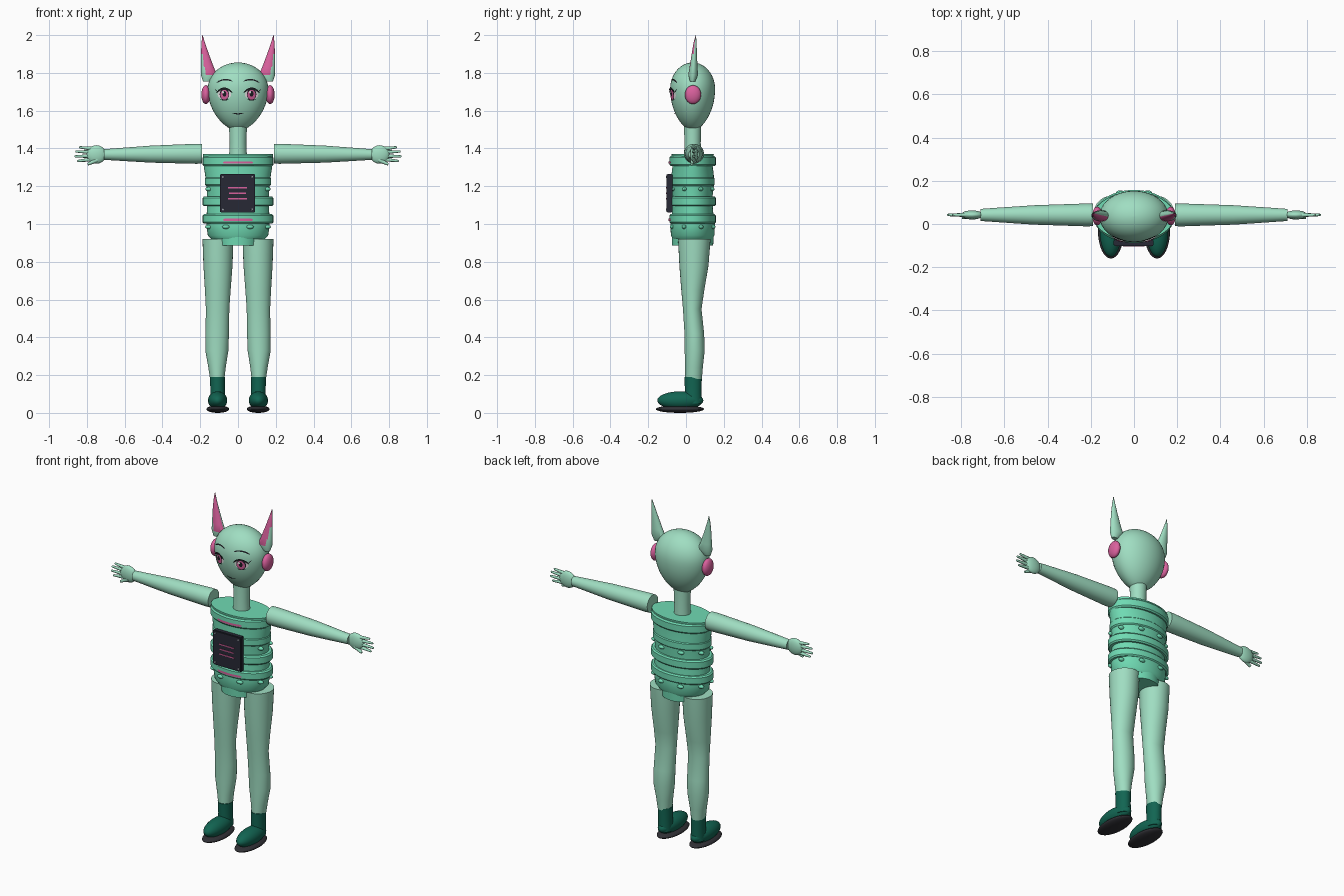
import bpy, bmesh
from math import sin, cos, pi, sqrt, radians
from mathutils import Vector, Matrix

cube = bpy.data.objects.get("Cube")
if cube:
    bpy.data.objects.remove(cube, do_unlink=True)


def material(name, rgb):
    m = bpy.data.materials.new(name)
    m.use_nodes = True
    m.diffuse_color = (*rgb, 1)
    m.node_tree.nodes["Principled BSDF"].inputs["Base Color"].default_value = (*rgb, 1)
    return m


SKIN = material("pale mint", (0.35, 0.73, 0.54))
SUIT = material("bright mint", (0.16, 0.70, 0.45))
BOOT = material("deep green", (0.006, 0.13, 0.085))
PINK = material("pink", (0.70, 0.12, 0.34))
NAVY = material("dark navy", (0.02, 0.022, 0.036))
SOLE = material("charcoal", (0.03, 0.03, 0.036))
INK = material("ink", (0.012, 0.012, 0.016))
WHITE = material("eye white", (0.85, 0.80, 0.82))
STEEL = material("steel", (0.3, 0.32, 0.36))
CY = 0.035  # depth of the body axis


def finish(name, bm, *mats, smooth=True):
    mesh = bpy.data.meshes.new(name)
    bm.to_mesh(mesh)
    bm.free()
    for m in mats:
        mesh.materials.append(m)
    if smooth:
        mesh.shade_smooth()
        mesh.set_sharp_from_angle(angle=radians(40))
    obj = bpy.data.objects.new(name, mesh)
    bpy.context.scene.collection.objects.link(obj)
    return obj


def loft(name, rings, *mats, axis="z", sides=32, rule=None):
    """Skin elliptical rings: (position along axis, centre a, centre b, radius a, radius b)."""
    bm = bmesh.new()
    loops = []
    for p, ca, cb, ra, rb in rings:
        loop = []
        for i in range(sides):
            a = ca + ra * cos(2 * pi * i / sides)
            b = cb + rb * sin(2 * pi * i / sides)
            loop.append(bm.verts.new((a, b, p) if axis == "z" else (p, a, b)))
        loops.append(loop)
    for lo, hi in zip(loops, loops[1:]):
        for i in range(sides):
            j = (i + 1) % sides
            bm.faces.new((lo[i], lo[j], hi[j], hi[i]))
    bm.faces.new(loops[0][::-1])
    bm.faces.new(loops[-1])
    bmesh.ops.recalc_face_normals(bm, faces=bm.faces)
    if rule:
        for f in bm.faces:
            f.material_index = rule(f)
    return finish(name, bm, *mats)


def ellipsoid(name, centre, radii, mat, u=32, v=16):
    bm = bmesh.new()
    bmesh.ops.create_uvsphere(bm, u_segments=u, v_segments=v, radius=1,
                              matrix=Matrix.Translation(centre) @ Matrix.Diagonal((*radii, 1)))
    return finish(name, bm, mat)


def rod(name, start, end, r1, r2, mat):
    start, end = Vector(start), Vector(end)
    d = end - start
    turn = d.to_track_quat("Z", "Y").to_matrix().to_4x4()
    bm = bmesh.new()
    bmesh.ops.create_cone(bm, cap_ends=True, segments=10, radius1=r1, radius2=r2, depth=d.length,
                          matrix=Matrix.Translation((start + end) / 2) @ turn)
    return finish(name, bm, mat)


def box(name, centre, size, mat, bevel=0.0):
    bm = bmesh.new()
    bmesh.ops.create_cube(bm, size=1, matrix=Matrix.Translation(centre) @ Matrix.Diagonal((*size, 1)))
    if bevel:
        bmesh.ops.bevel(bm, geom=bm.edges[:], offset=bevel, segments=2, affect="EDGES")
    return finish(name, bm, mat, smooth=False)


def head_width(z):
    t = (z - 1.715) / (0.14 if z > 1.715 else 0.225)
    return max(1 - t * t, 0) ** (0.5 if z > 1.715 else 0.64)


def face_y(x, z):
    return CY - 0.119 * sqrt(max(head_width(z) ** 2 - (x / 0.16) ** 2, 0))


def band_y(x, z):
    return CY - 0.124 * sqrt(1 - (x / 0.188) ** 2)


def disc(name, x, z, rx, rz, mat, lift):
    """Thin oval lying on the face."""
    bm = bmesh.new()
    mid = bm.verts.new((x, face_y(x, z) - lift, z))
    rim = []
    for i in range(24):
        px, pz = x + rx * cos(2 * pi * i / 24), z + rz * sin(2 * pi * i / 24)
        rim.append(bm.verts.new((px, face_y(px, pz) - lift, pz)))
    for a, b in zip(rim, rim[1:] + rim[:1]):
        bm.faces.new((mid, a, b))
    return finish(name, bm, mat)


def stroke(name, points, thick, mat, surface=face_y, lift=0.004):
    """Thin painted line through (x, z) points on a curved surface, tapering at its ends."""
    bm = bmesh.new()
    last = None
    for i, (x, z) in enumerate(points):
        h = thick / 2 * (0.3 if i in (0, len(points) - 1) else 1)
        pair = [bm.verts.new((x, surface(x, z + s) - lift, z + s)) for s in (-h, h)]
        if last:
            bm.faces.new((last[0], pair[0], pair[1], last[1]))
        last = pair
    bmesh.ops.recalc_face_normals(bm, faces=bm.faces)
    return finish(name, bm, mat)


# Head and neck
levels = [1.6725 - 0.1825 * cos(pi * i / 24) for i in range(25)]
loft("head", [(z, 0, CY, 0.16 * max(head_width(z), 0.01), 0.119 * max(head_width(z), 0.01))
              for z in levels], SKIN, sides=40)
loft("neck", [(1.34, 0, CY, 0.048, 0.046), (1.43, 0, CY, 0.044, 0.043), (1.53, 0, CY, 0.048, 0.046)], SKIN)
stroke("mouth", [(-0.032, 1.588), (-0.015, 1.585), (0, 1.582), (0.015, 1.585), (0.032, 1.588)], 0.006, INK)

# Torso core with raised bands
core = [(0.92, 0.14, 0.105), (0.94, 0.16, 0.115), (1.0, 0.168, 0.118), (1.07, 0.165, 0.108),
        (1.15, 0.163, 0.106), (1.20, 0.168, 0.112), (1.26, 0.174, 0.112), (1.31, 0.182, 0.106), (1.37, 0.186, 0.112)]
loft("torso", [(z, 0, CY, rx, ry) for z, rx, ry in core], SUIT, sides=48)
loft("pelvis", [(0.885, 0, CY, 0.11, 0.109), (0.95, 0, CY, 0.115, 0.111)], SUIT, sides=48)
for name, z, half, rx, ry in (("collar_band", 1.333, 0.027, 0.187, 0.123), ("chest_band", 1.225, 0.024, 0.176, 0.117),
                              ("waist_band", 1.12, 0.026, 0.187, 0.123), ("hip_band", 1.027, 0.025, 0.187, 0.123)):
    loft(name, [(z + half * k, 0, CY, rx - e, ry - e)
                for k, e in ((-1, 0.007), (-0.7, 0), (0.7, 0), (1, 0.007))], SUIT, sides=48)
for z, rx, ry in ((1.185, 0.166, 0.112), (0.985, 0.167, 0.118)):
    for i in range(8):
        a = 2 * pi * (i + 0.5) / 8
        ellipsoid("torso_stud", (rx * cos(a), CY + ry * sin(a), z), (0.02, 0.012, 0.011), SUIT, 12, 8)
for name, z in (("collar_stripe", 1.325), ("hip_stripe", 1.022)):
    stroke(name, [(i * 0.01, z) for i in range(-8, 9)], 0.012, PINK, band_y, 0.003)

# Chest panel with lines and corner screws
box("chest_panel", (-0.002, -0.087, 1.163), (0.186, 0.03, 0.205), NAVY, 0.004)
for z, w in ((1.192, 0.1), (1.163, 0.09), (1.134, 0.1)):
    box("panel_line", (-0.002, -0.103, z), (w, 0.004, 0.006), PINK)
for sx in (-1, 1):
    for sz in (-1, 1):
        x, z = -0.002 + sx * 0.077, 1.163 + sz * 0.086
        rod("panel_screw", (x, -0.1, z), (x, -0.105, z), 0.006, 0.005, STEEL)

leg = [(0.18, 0.11, 0.04, 0.038, 0.044), (0.24, 0.111, 0.042, 0.046, 0.047), (0.33, 0.112, 0.046, 0.061, 0.053),
       (0.42, 0.110, 0.044, 0.062, 0.052), (0.55, 0.108, 0.033, 0.062, 0.049), (0.65, 0.107, 0.036, 0.068, 0.061),
       (0.78, 0.106, 0.042, 0.077, 0.077), (0.92, 0.106, 0.044, 0.082, 0.086)]
arm = [(0.19, 0.052), (0.22, 0.053), (0.34, 0.049), (0.46, 0.045), (0.58, 0.037), (0.71, 0.028)]
ear = [(1.755, 0.165, 0.035, 0.020, 0.014), (1.79, 0.154, 0.038, 0.043, 0.026), (1.83, 0.162, 0.040, 0.034, 0.021),
       (1.90, 0.175, 0.044, 0.021, 0.014), (1.96, 0.184, 0.048, 0.009, 0.008), (2.0, 0.188, 0.052, 0.001, 0.001)]

for side, s in (("left", 1), ("right", -1)):
    # Pointed ear with a pink front, and round ear pod
    def inner_ear(f):
        c = f.calc_center_median()
        middle = 0.15 + (c.z - 1.79) * 0.19
        return int(f.normal.y < -0.15 and 1.785 < c.z < 1.99 and s * c.x < middle + 0.018)
    loft(side + "_ear", [(z, s * x, y, rx, ry) for z, x, y, rx, ry in ear], SKIN, PINK, rule=inner_ear)
    ellipsoid(side + "_ear_pod", (s * 0.17, CY + 0.002, 1.685), (0.024, 0.043, 0.05), PINK)

    # Eye, lashes and brow
    ex, ez = s * 0.072, 1.686
    disc(side + "_eye_white", ex, ez, 0.036, 0.026, WHITE, 0.003)
    disc(side + "_iris_rim", ex, ez, 0.025, 0.031, INK, 0.005)
    disc(side + "_iris", ex, ez - 0.002, 0.021, 0.026, PINK, 0.007)
    disc(side + "_pupil", ex, ez + 0.003, 0.010, 0.015, INK, 0.009)
    disc(side + "_glint", ex - 0.008, ez + 0.012, 0.006, 0.007, WHITE, 0.011)
    arc = [k / 4 for k in range(-4, 5)]
    stroke(side + "_upper_lash", [(ex + 0.042 * k, ez + 0.031 - 0.022 * k * k) for k in arc], 0.011, INK, lift=0.010)
    stroke(side + "_lower_lash", [(ex + 0.022 * k, ez - 0.031 + 0.006 * k * k) for k in arc], 0.004, INK, lift=0.006)
    stroke(side + "_lash_tip", [(ex + s * 0.034, ez + 0.012), (ex + s * 0.043, ez + 0.021),
                                (ex + s * 0.05, ez + 0.028)], 0.007, INK, lift=0.006)
    stroke(side + "_brow", [(ex + 0.042 * k, 1.764 - 0.012 * k * k - s * k * 0.004) for k in arc], 0.007, INK)

    # Arm and hand
    loft(side + "_arm", [(s * x, 0.042, 1.372 - (x - 0.19) * 0.008, r, r) for x, r in arm], SKIN, axis="x")
    ellipsoid(side + "_palm", (s * 0.75, 0.042, 1.368), (0.052, 0.021, 0.049), SKIN, 24, 12)
    for i, (z, tip, length) in enumerate(((0.03, 0.038, 0.835), (0.012, 0.016, 0.855),
                                          (-0.008, -0.01, 0.86), (-0.026, -0.034, 0.845))):
        rod(f"{side}_finger_{i + 1}", (s * 0.77, 0.042, 1.368 + z), (s * length, 0.042, 1.368 + tip), 0.011, 0.006, SKIN)
        ellipsoid(f"{side}_fingertip_{i + 1}", (s * length, 0.042, 1.368 + tip), (0.007, 0.006, 0.006), SKIN, 10, 6)
    rod(side + "_thumb", (s * 0.745, 0.036, 1.34), (s * 0.795, 0.03, 1.316), 0.013, 0.007, SKIN)

    # Leg and boot
    loft(side + "_leg", [(z, s * x, y, rx, ry) for z, x, y, rx, ry in leg], SKIN)
    loft(side + "_boot_shaft", [(0.05, s * 0.108, 0.038, 0.040, 0.046), (0.12, s * 0.108, 0.038, 0.038, 0.044),
                                (0.19, s * 0.109, 0.038, 0.040, 0.046)], BOOT)
    ellipsoid(side + "_boot_foot", (s * 0.108, -0.03, 0.066), (0.051, 0.122, 0.048), BOOT)
    ellipsoid(side + "_boot_sole", (s * 0.107, -0.032, 0.02), (0.06, 0.128, 0.02), SOLE)
